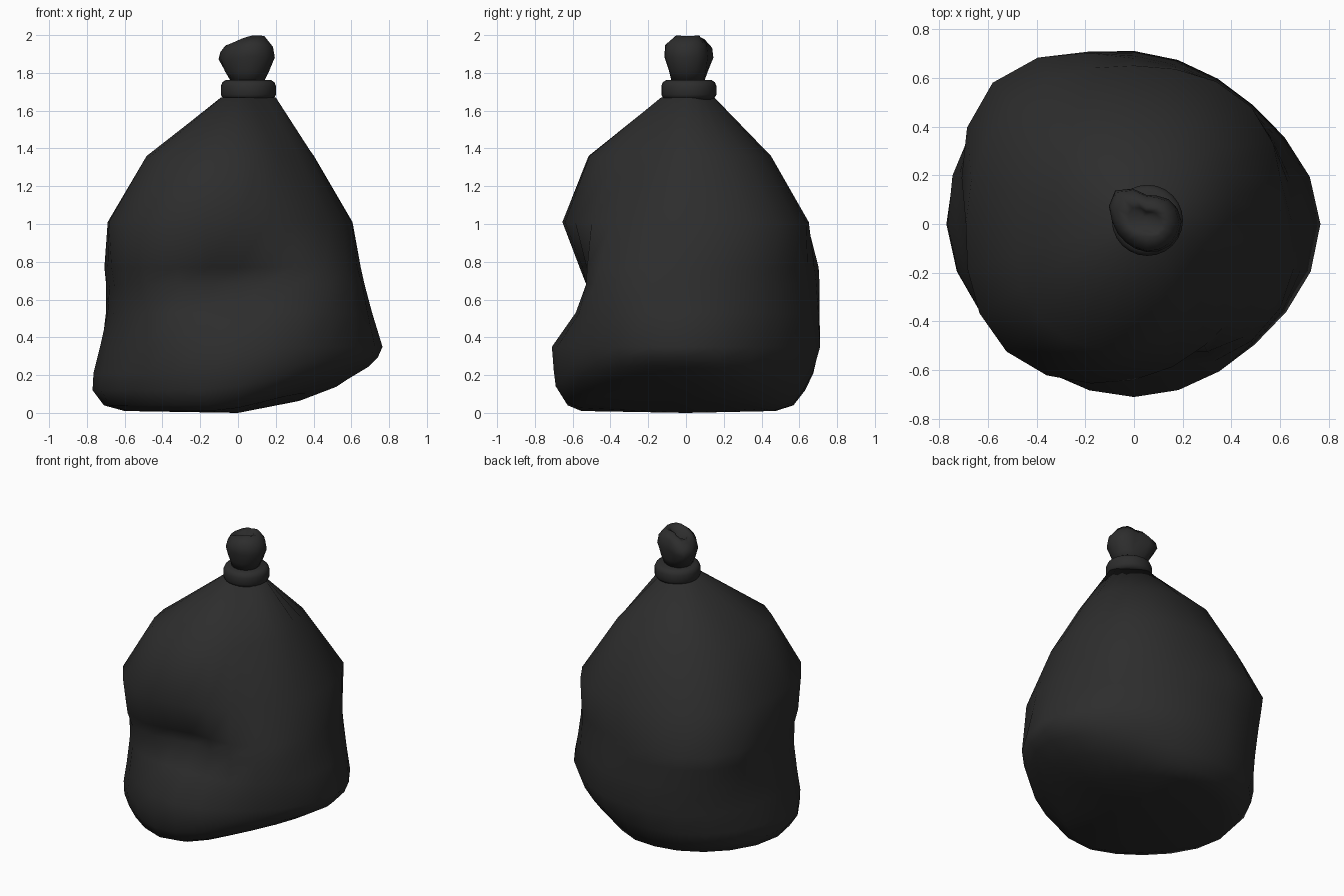
import bpy, bmesh, math

if "Cube" in bpy.data.objects:
    bpy.data.objects.remove(bpy.data.objects["Cube"], do_unlink=True)

black = bpy.data.materials.new("black plastic")
black.use_nodes = True
shade = (0.026, 0.026, 0.026, 1)
black.diffuse_color = shade
bsdf = black.node_tree.nodes["Principled BSDF"]
bsdf.inputs["Base Color"].default_value = shade
bsdf.inputs["Roughness"].default_value = 0.6


def around(radii, t):
    """Smooth periodic interpolation of evenly spaced radii, t in 0..1."""
    n = len(radii)
    i = int(t * n)
    f = t * n - i
    a, b, c, d = (radii[(i + k) % n] for k in (-1, 0, 1, 2))
    return b + 0.5 * f * (c - a + f * (2*a - 5*b + 4*c - d + f * (3*(b - c) + d - a)))


def loft(name, rings, segments, centre=(0, 0), shape=lambda x, y, z: (x, y, z),
         bottom=None, top=None):
    """Skin a stack of rings (z, radii by direction), with optional pole points."""
    bm = bmesh.new()
    loops = []
    for z, radii in rings:
        loop = []
        for k in range(segments):
            a = 2 * math.pi * k / segments
            r = around(radii, k / segments)
            p = shape(centre[0] + r * math.cos(a), centre[1] + r * math.sin(a), z)
            loop.append(bm.verts.new(p))
        loops.append(loop)
    for lo, hi in zip(loops, loops[1:]):
        for k in range(segments):
            j = (k + 1) % segments
            bm.faces.new((lo[k], lo[j], hi[j], hi[k]))
    for pole, loop in ((bottom, loops[0]), (top, loops[-1])):
        if pole:
            v = bm.verts.new(pole)
            for k in range(segments):
                bm.faces.new((v, loop[k], loop[(k + 1) % segments]))
    bmesh.ops.recalc_face_normals(bm, faces=bm.faces)
    for f in bm.faces:
        f.smooth = True
    mesh = bpy.data.meshes.new(name)
    bm.to_mesh(mesh)
    bm.free()
    mesh.materials.append(black)
    obj = bpy.data.objects.new(name, mesh)
    bpy.context.collection.objects.link(obj)
    return obj


# Sack: radii run left, back-left, back, back-right, right, front-right, front, front-left
sack_rings = [
    (0.01, (.35, .34, .46, .54, .60, .58, .56, .45)),
    (0.04, (.56, .50, .56, .65, .71, .66, .64, .58)),
    (0.12, (.69, .59, .62, .73, .77, .70, .69, .66)),
    (0.21, (.74, .65, .67, .76, .765, .71, .70, .68)),
    (0.35, (.765, .69, .71, .77, .73, .70, .71, .70)),
    (0.53, (.71, .68, .70, .79, .69, .68, .58, .69)),
    (0.68, (.67, .67, .69, .81, .68, .68, .47, .68)),
    (0.77, (.65, .67, .68, .82, .69, .71, .52, .65)),
    (1.01, (.60, .68, .65, .70, .69, .74, .64, .56)),
    (1.36, (.40, .45, .45, .50, .48, .55, .51, .38)),
    (1.67, (.20, .15, .15, .11, .09, .10, .13, .15)),
]


def lift_side(x, y, z):
    """The underside slopes up towards the left, most of all at the front."""
    fade = max(0, 1 - z / 0.35)
    slope = 0.2 * max(0, x - 0.05) + 0.2 * max(0, 0.8 * x - 0.6 * y - 0.25)
    return x, y, z + slope * fade


loft("sack", sack_rings, 24, shape=lift_side, bottom=(0, 0, 0), top=(.055, .01, 1.67))

# Tie band around the neck
band = [(1.66, .12), (1.667, .136), (1.685, .146), (1.73, .146), (1.75, .138), (1.762, .12)]
loft("tie_band", [(z, (r,) * 4) for z, r in band], 24, (.055, .015),
     bottom=(.055, .015, 1.66), top=(.055, .015, 1.762))

# Gathered top with a crumpled, sunken mouth
knot_rings = [
    (1.75, (.085, .085, .085, .085, .085, .085, .085, .085)),
    (1.81, (.115, .11, .10, .13, .12, .10, .10, .11)),
    (1.88, (.145, .13, .11, .18, .14, .12, .125, .14)),
    (1.93, (.135, .12, .105, .17, .13, .11, .12, .13)),
    (1.967, (.09, .08, .06, .13, .11, .08, .06, .08)),
    (1.957, (.06, .05, .04, .08, .07, .05, .04, .06)),
]


def crumple(x, y, z):
    """Raise the rim to a peak on the left, leaving the other side lower."""
    k = max(0, (z - 1.85) / 0.12)
    return x, y, z + 0.033 * k * math.cos(14 * (x - 0.1))


loft("gathered_top", knot_rings, 16, (.05, .01), shape=crumple,
     bottom=(.055, .01, 1.75), top=(.04, .03, 1.91))
